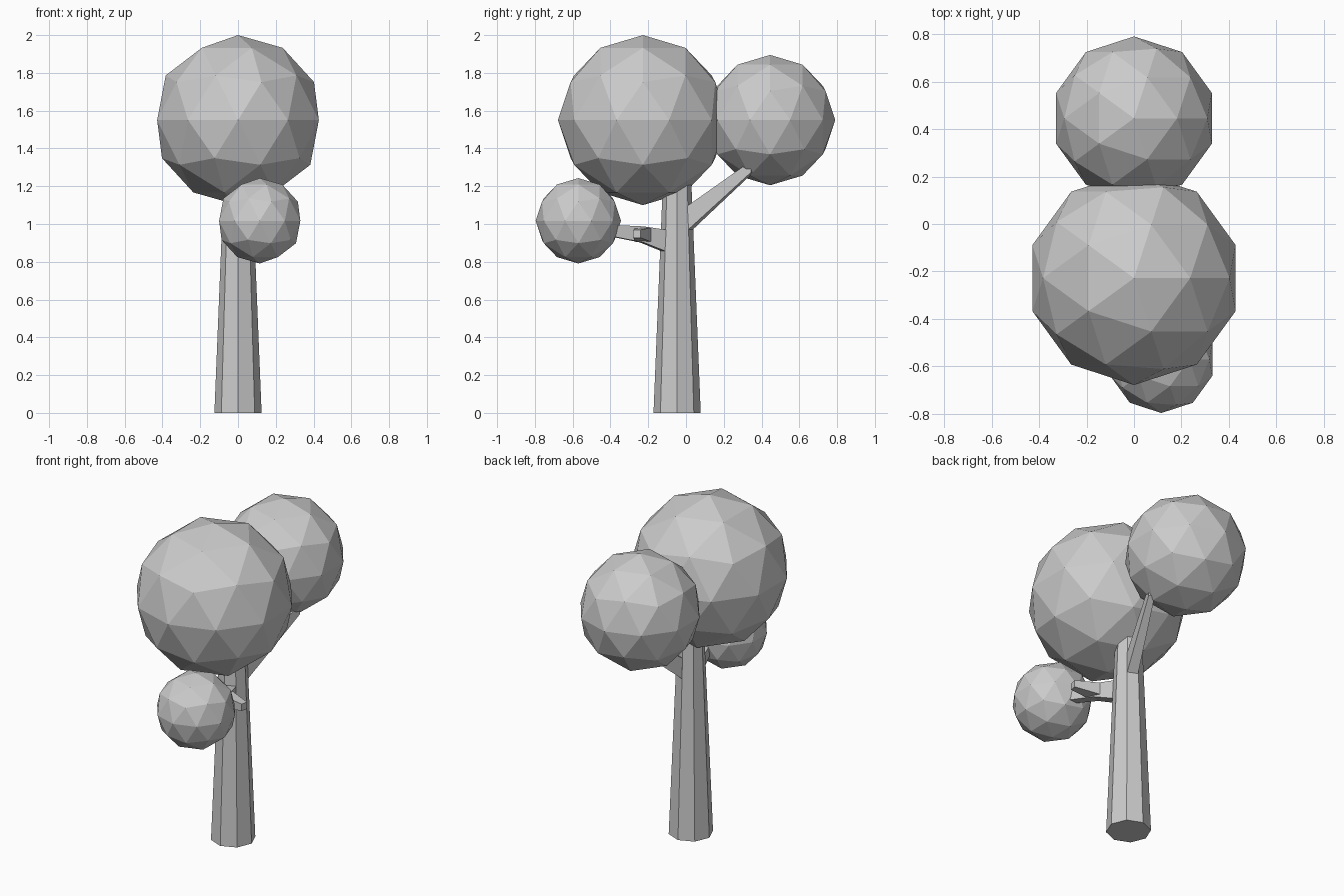
import bpy, bmesh
from mathutils import Vector

if "Cube" in bpy.data.objects:
    bpy.data.objects.remove(bpy.data.objects["Cube"])


def finish(name, bm):
    bmesh.ops.recalc_face_normals(bm, faces=bm.faces)
    mesh = bpy.data.meshes.new(name)
    bm.to_mesh(mesh)
    bm.free()
    obj = bpy.data.objects.new(name, mesh)
    bpy.context.collection.objects.link(obj)
    return obj


def foliage(name, centre, radius):
    bm = bmesh.new()
    bmesh.ops.create_icosphere(bm, subdivisions=2, radius=radius)
    finish(name, bm).location = centre


def limb(name, sections):
    """Four-sided limb through (centre, width, height) sections."""
    side = (Vector(sections[-1][0]) - Vector(sections[0][0])).cross((0, 0, 1)).normalized()
    bm = bmesh.new()
    rings = []
    for c, w, h in sections:
        rings.append([bm.verts.new(Vector(c) + side * w / 2 * a + Vector((0, 0, h / 2 * b)))
                      for a, b in ((-1, -1), (1, -1), (1, 1), (-1, 1))])
    for r, s in zip(rings, rings[1:]):
        for i in range(4):
            j = (i + 1) % 4
            bm.faces.new((r[i], r[j], s[j], s[i]))
    bm.faces.new(rings[0])
    bm.faces.new(rings[-1])
    finish(name, bm)


# Leaf balls
foliage("large_foliage", (0, -0.228, 1.55), 0.45)
foliage("back_foliage", (0, 0.445, 1.55), 0.345)
foliage("small_foliage", (0.115, -0.57, 1.017), 0.226)

# Octagonal tapered trunk
bm = bmesh.new()
bmesh.ops.create_cone(bm, cap_ends=True, segments=8, radius1=0.125, radius2=0.073, depth=1.28)
# put a corner on each axis
corner = max(bm.verts, key=lambda v: v.co.x)
if abs(corner.co.y) > 0.01:
    from mathutils import Matrix
    bmesh.ops.rotate(bm, verts=bm.verts, matrix=Matrix.Rotation(0.3926991, 3, 'Z'))
finish("trunk", bm).location = (0, -0.047, 0.64)

# Branches growing out of the trunk faces
limb("back_branch", [((0.028, 0.018, 1.03), 0.064, 0.13),
                     ((0.165, 0.35, 1.303), 0.035, 0.06)])
limb("front_branch", [((0.030, -0.115, 0.912), 0.066, 0.115),
                      ((0.080, -0.235, 0.945), 0.055, 0.085),
                      ((0.135, -0.40, 0.965), 0.045, 0.06)])
# Broken-off twig
limb("twig_stub", [((0.075, -0.225, 0.943), 0.085, 0.075),
                   ((0.225, -0.26, 0.948), 0.04, 0.042)])
